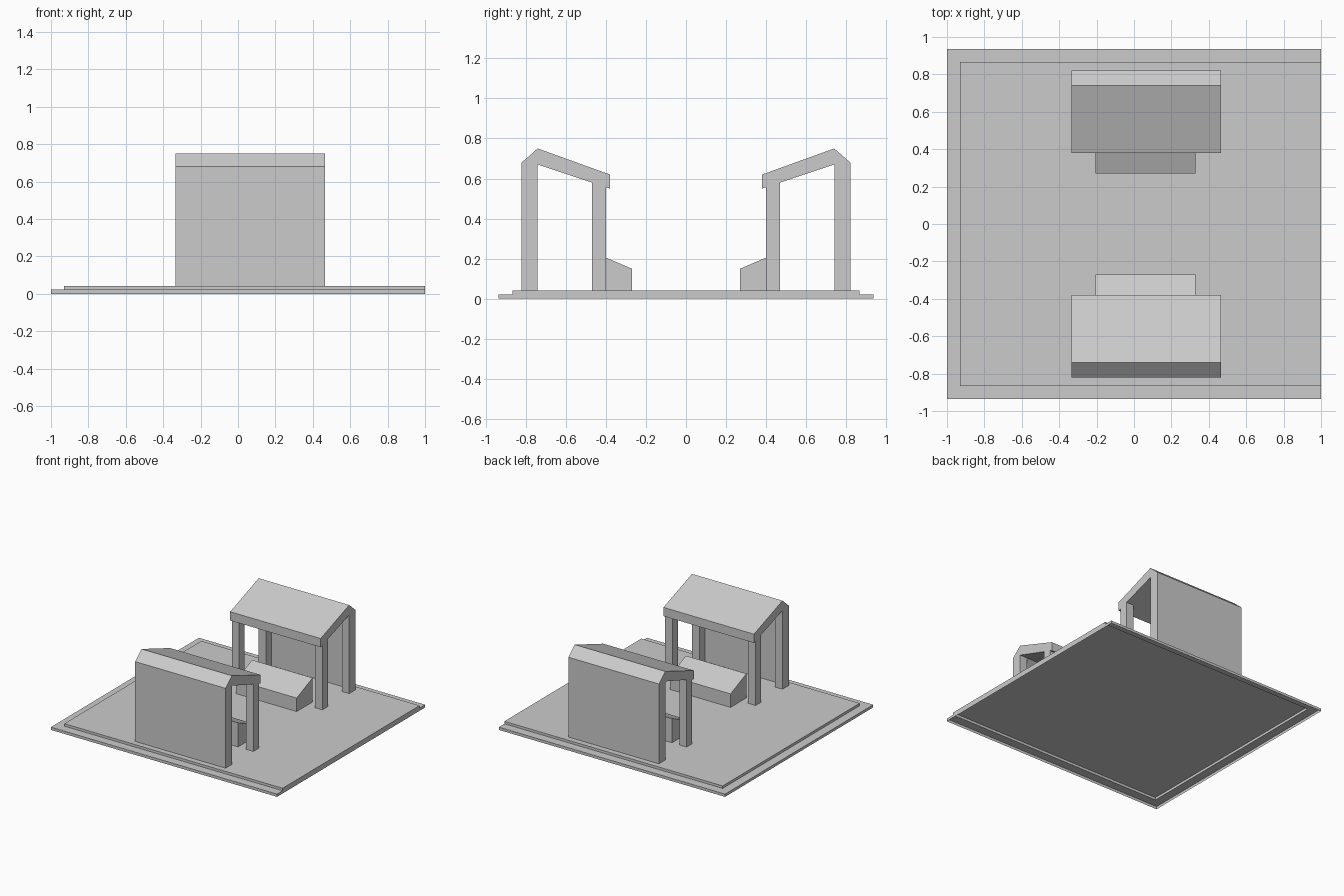
import bpy
import bmesh

if "Cube" in bpy.data.objects:
    bpy.data.objects.remove(bpy.data.objects["Cube"], do_unlink=True)

# One plain grey for everything
grey = bpy.data.materials.new("light_grey")
grey.use_nodes = True
color = (0.6, 0.6, 0.6, 1)
grey.diffuse_color = color
grey.node_tree.nodes["Principled BSDF"].inputs["Base Color"].default_value = color


def finish(name, bm):
    mesh = bpy.data.meshes.new(name)
    bm.to_mesh(mesh)
    bm.free()
    mesh.materials.append(grey)
    obj = bpy.data.objects.new(name, mesh)
    bpy.context.collection.objects.link(obj)
    return obj


def extrude_x(name, profile, x0, x1, side):
    """Extrude a (y, z) profile along x; side is +1 for back, -1 for front."""
    bm = bmesh.new()
    face = bm.faces.new([bm.verts.new((x0, side * y, z)) for y, z in profile])
    new = bmesh.ops.extrude_face_region(bm, geom=[face])["geom"]
    verts = [v for v in new if isinstance(v, bmesh.types.BMVert)]
    bmesh.ops.translate(bm, verts=verts, vec=(x1 - x0, 0, 0))
    bmesh.ops.recalc_face_normals(bm, faces=bm.faces)
    return finish(name, bm)


# Ground slab: stepped shell, open below, step on three sides, flush on +x
STEP, TOP = 0.022, 0.042
bm = bmesh.new()


def loop(x0, y, z):
    return [bm.verts.new(p) for p in
            ((1, -y, z), (x0, -y, z), (x0, y, z), (1, y, z))]


rings = [loop(-1, 0.935, 0), loop(-1, 0.935, STEP),
         loop(-0.93, 0.865, STEP), loop(-0.93, 0.865, TOP)]
for low, high in zip(rings, rings[1:]):
    for i in range(3):
        bm.faces.new((low[i], low[i + 1], high[i + 1], high[i]))
bm.faces.new(rings[-1])
bm.faces.new([r[0] for r in rings] + [r[3] for r in reversed(rings)])
bmesh.ops.recalc_face_normals(bm, faces=bm.faces)
slab = finish("ground_slab", bm)
if slab.data.polygons[9].normal.z < 0:
    slab.data.flip_normals()

# Shelter sections as (distance from centre, height)
LEFT, RIGHT, POST = -0.335, 0.465, 0.065
roof = [(0.82, 0.68), (0.74, 0.75), (0.38, 0.62), (0.38, 0.55),
        (0.74, 0.67), (0.82, 0.6)]
rear_post = [(0.82, TOP), (0.82, 0.61), (0.74, 0.68), (0.74, TOP)]
front_post = [(0.47, TOP), (0.47, 0.59), (0.4, 0.565), (0.4, TOP)]
panel = [(0.82, TOP), (0.82, 0.61), (0.81, 0.62), (0.81, TOP)]
bench = [(0.27, TOP), (0.27, 0.15), (0.47, 0.235), (0.47, TOP)]

# Two facing shelters
for label, side in (("front", -1), ("back", 1)):
    extrude_x(label + "_shelter_roof", roof, LEFT, RIGHT, side)
    extrude_x(label + "_shelter_wall", panel, LEFT + POST, RIGHT - POST, side)
    extrude_x(label + "_shelter_bench", bench, -0.205, 0.33, side)
    for end, x in (("right", LEFT), ("left", RIGHT - POST)):
        extrude_x(f"{label}_shelter_{end}_rear_post", rear_post, x, x + POST, side)
        extrude_x(f"{label}_shelter_{end}_inner_post", front_post, x, x + POST, side)
